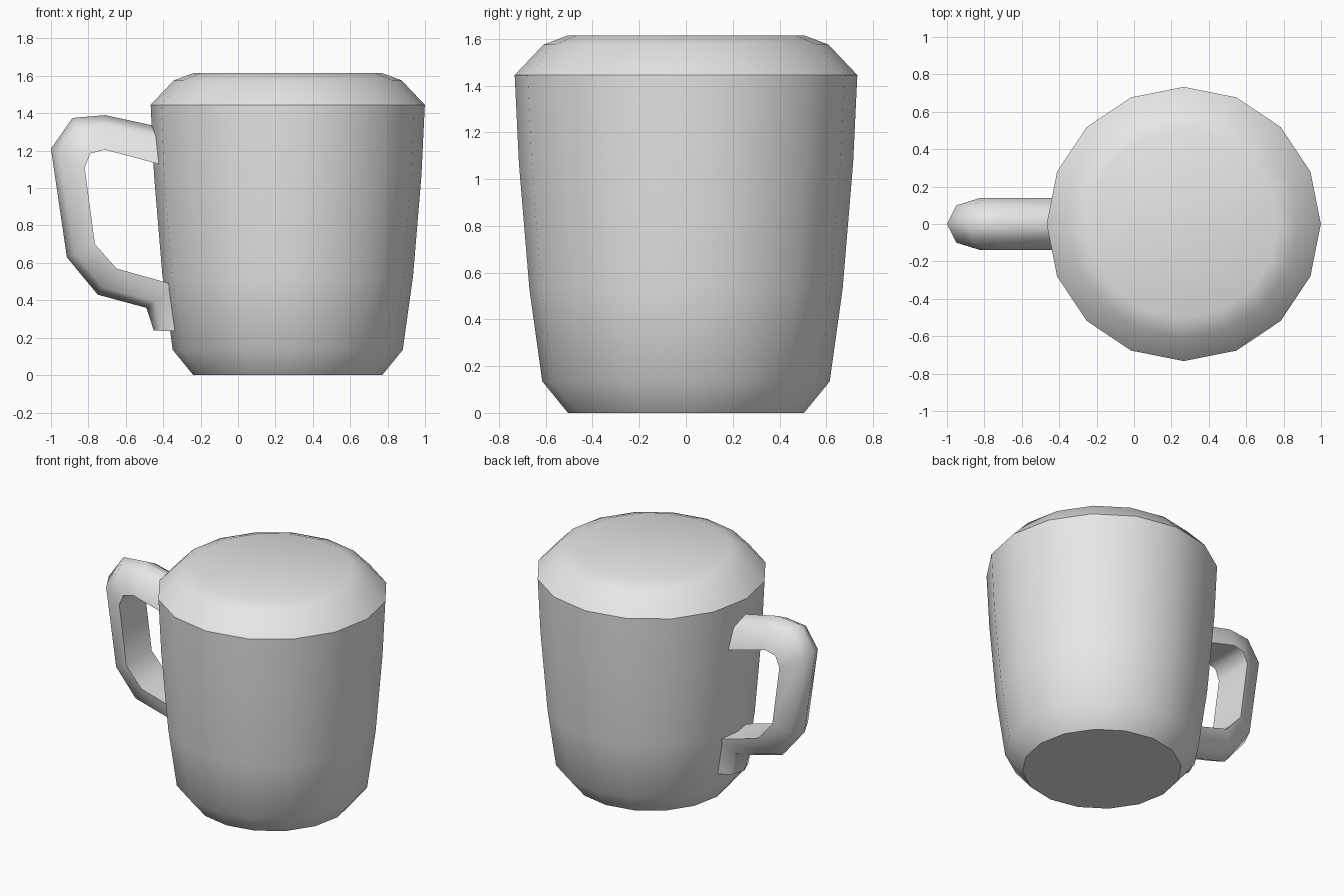
import bpy, bmesh
from math import radians, cos, sin, tau

if "Cube" in bpy.data.objects:
    bpy.data.objects.remove(bpy.data.objects["Cube"], do_unlink=True)

# One pale grey ceramic for the whole mug
grey = bpy.data.materials.new("pale_grey")
grey.use_nodes = True
colour = (0.8, 0.8, 0.8, 1)
grey.diffuse_color = colour
grey.node_tree.nodes["Principled BSDF"].inputs["Base Color"].default_value = colour


def loft(name, sections, sharp_angle):
    """Skin closed rings of points in order and cap both ends."""
    bm = bmesh.new()
    rings = [[bm.verts.new(p) for p in ring] for ring in sections]
    for a, b in zip(rings, rings[1:]):
        n = len(a)
        for i in range(n):
            j = (i + 1) % n
            bm.faces.new((a[i], a[j], b[j], b[i]))
    bm.faces.new(rings[0])
    bm.faces.new(rings[-1])
    bmesh.ops.recalc_face_normals(bm, faces=bm.faces)
    mesh = bpy.data.meshes.new(name)
    bm.to_mesh(mesh)
    bm.free()
    obj = bpy.data.objects.new(name, mesh)
    bpy.context.collection.objects.link(obj)
    mesh.materials.append(grey)
    bpy.ops.object.select_all(action='DESELECT')
    obj.select_set(True)
    bpy.context.view_layer.objects.active = obj
    bpy.ops.object.shade_smooth_by_angle(angle=radians(sharp_angle))
    return obj


# Cup body: sixteen-sided turned profile (radius, height)
SIDES, CENTRE = 16, 0.266
profile = [(0.505, 0), (0.615, 0.135), (0.67, 0.53), (0.715, 1.07),
           (0.733, 1.445), (0.61, 1.575), (0.505, 1.615)]
loft("cup_body", [[(CENTRE + r * cos(tau * i / SIDES), r * sin(tau * i / SIDES), z)
                   for i in range(SIDES)] for r, z in profile], 40)

# Handle: D-shaped section swept between outer and inner side outlines (x, z)
outer = [(-0.41, 1.325), (-0.71, 1.39), (-0.885, 1.375), (-1, 1.21),
         (-0.915, 0.63), (-0.75, 0.43), (-0.49, 0.36), (-0.45, 0.238)]
inner = [(-0.41, 1.125), (-0.71, 1.205), (-0.79, 1.185), (-0.82, 1.11),
         (-0.765, 0.70), (-0.65, 0.57), (-0.33, 0.48), (-0.31, 0.235)]
# Section points: (half width, fraction from outer to inner outline)
section = [(0, 0), (0.1, 0.28), (0.14, 1), (-0.14, 1), (-0.1, 0.28)]
loft("handle", [[(o[0] + (i[0] - o[0]) * t, y, o[1] + (i[1] - o[1]) * t)
                 for y, t in section] for o, i in zip(outer, inner)], 62)
